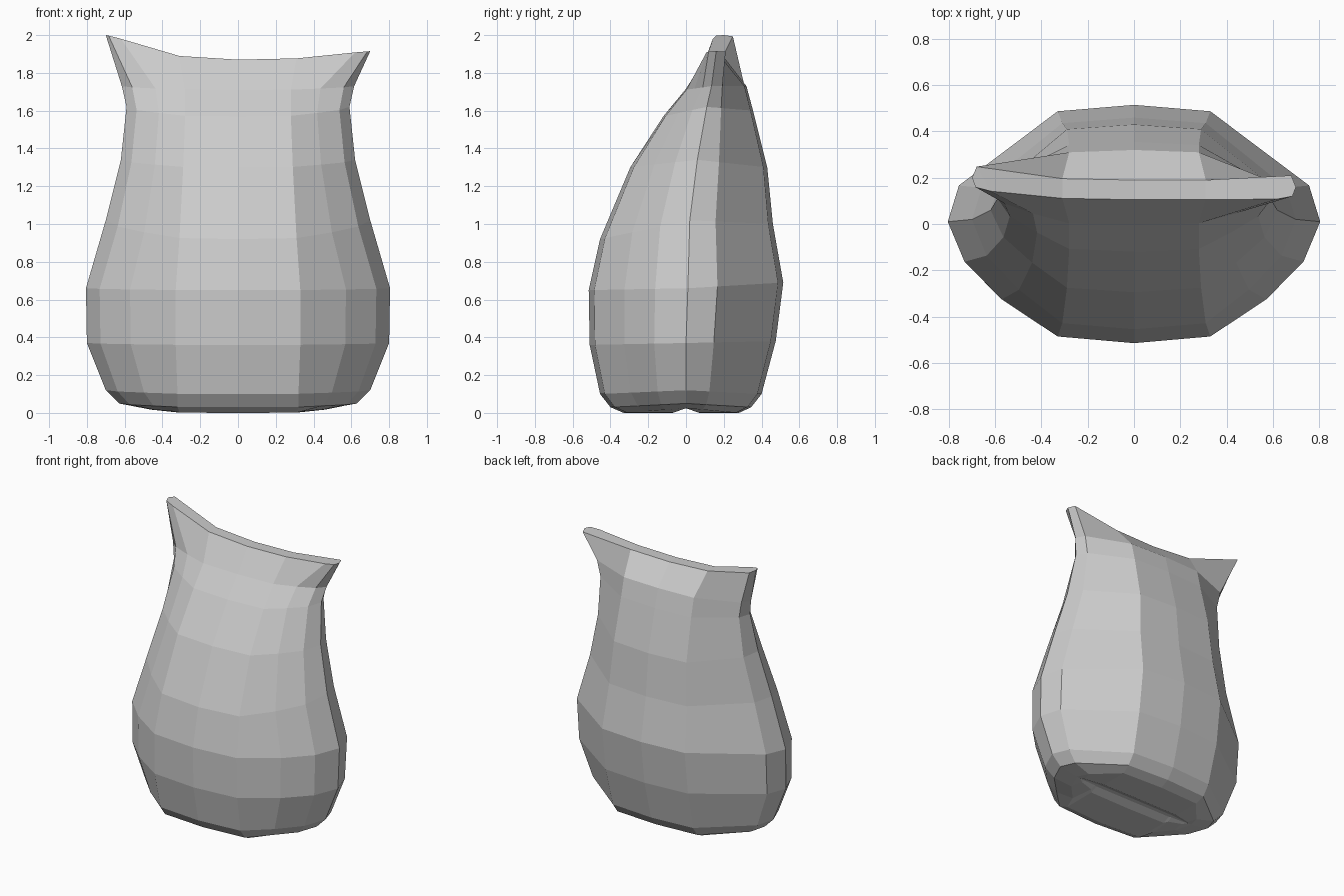
import bpy, bmesh

# Half cross-section, front centre -> side -> back centre.
# None means "use the ring's own flat-panel half width".
XF = [0, None, 0.71, 0.91, 1.0, 0.94, None, 0]
YF = [-1, -0.945, -0.64, -0.33, 0, 0.31, 0.945, 1]

# front z, side z, back z, half width, panel half width, y front, y side, y back
RINGS = [
    (0.025, 0.025, 0.025, 0.46, 0.31, -0.015, 0.0, 0.015),
    (0.0, 0.025, 0.0, 0.465, 0.31, -0.07, 0.0, 0.07),
    (0.0, 0.025, 0.0, 0.49, 0.31, -0.33, 0.0, 0.28),
    (0.03, 0.05, 0.03, 0.63, 0.32, -0.40, 0.0, 0.345),
    (0.10, 0.12, 0.10, 0.70, 0.32, -0.455, 0.0, 0.40),
    (0.36, 0.37, 0.38, 0.80, 0.33, -0.51, 0.0, 0.475),
    (0.65, 0.66, 0.69, 0.805, 0.33, -0.515, 0.01, 0.515),
    (0.92, 1.02, 1.0, 0.70, 0.31, -0.455, 0.02, 0.46),
    (1.30, 1.34, 1.30, 0.62, 0.29, -0.295, 0.06, 0.43),
    (1.57, 1.62, 1.60, 0.59, 0.28, -0.12, 0.11, 0.355),
    (1.71, 1.73, 1.73, 0.615, 0.28, -0.005, 0.135, 0.32),
]

# Gathered rim: half outline (x, y, rise) ending in a pointed corner
RIM = [(0, 0.105, 0), (0.31, 0.105, 0.15), (0.62, 0.108, 0.85), (0.685, 0.12, 0.98),
       (0.70, 0.16, 1.0), (0.68, 0.21, 0.95), (0.31, 0.19, 0.15), (0, 0.19, 0)]


def both_sides(half):
    """Complete a loop from its right half (8 points -> 14)."""
    return half + [(-x, y, z) for x, y, z in half[6:0:-1]]


def section(zf, zs, zb, hw, panel, yf, ys, yb):
    half = []
    for fx, fy in zip(XF, YF):
        x = panel if fx is None else fx * hw
        end_y, end_z = (yf, zf) if fy < 0 else (yb, zb)
        t = abs(fy)
        half.append((x, ys + t * (end_y - ys), zs + t * (end_z - zs)))
    return both_sides(half)


loops = [section(*r) for r in RINGS]
# Left corner stands taller and leans further back than the right one
loops.append([(x, y + (0.04 * r if x < 0 else 0), 1.87 + r * (0.13 if x < 0 else 0.045))
              for x, y, r in both_sides(RIM)])

bm = bmesh.new()
rows = [[bm.verts.new(p) for p in loop] for loop in loops]
N = 14

# Body walls
for a, b in zip(rows, rows[1:]):
    for i in range(N):
        j = (i + 1) % N
        bm.faces.new((a[i], a[j], b[j], b[i]))

# Strips closing the base groove and the rim
for row in (rows[0], rows[-1]):
    for q in ((0, 1, 6, 7), (1, 2, 5, 6), (2, 3, 4, 5)):
        bm.faces.new([row[i] for i in q])
        bm.faces.new([row[(N - i) % N] for i in q])

bmesh.ops.recalc_face_normals(bm, faces=bm.faces)
mesh = bpy.data.meshes.new("sack_body")
bm.to_mesh(mesh)
bm.free()
body = bpy.data.objects.new("sack_body", mesh)
bpy.context.collection.objects.link(body)
